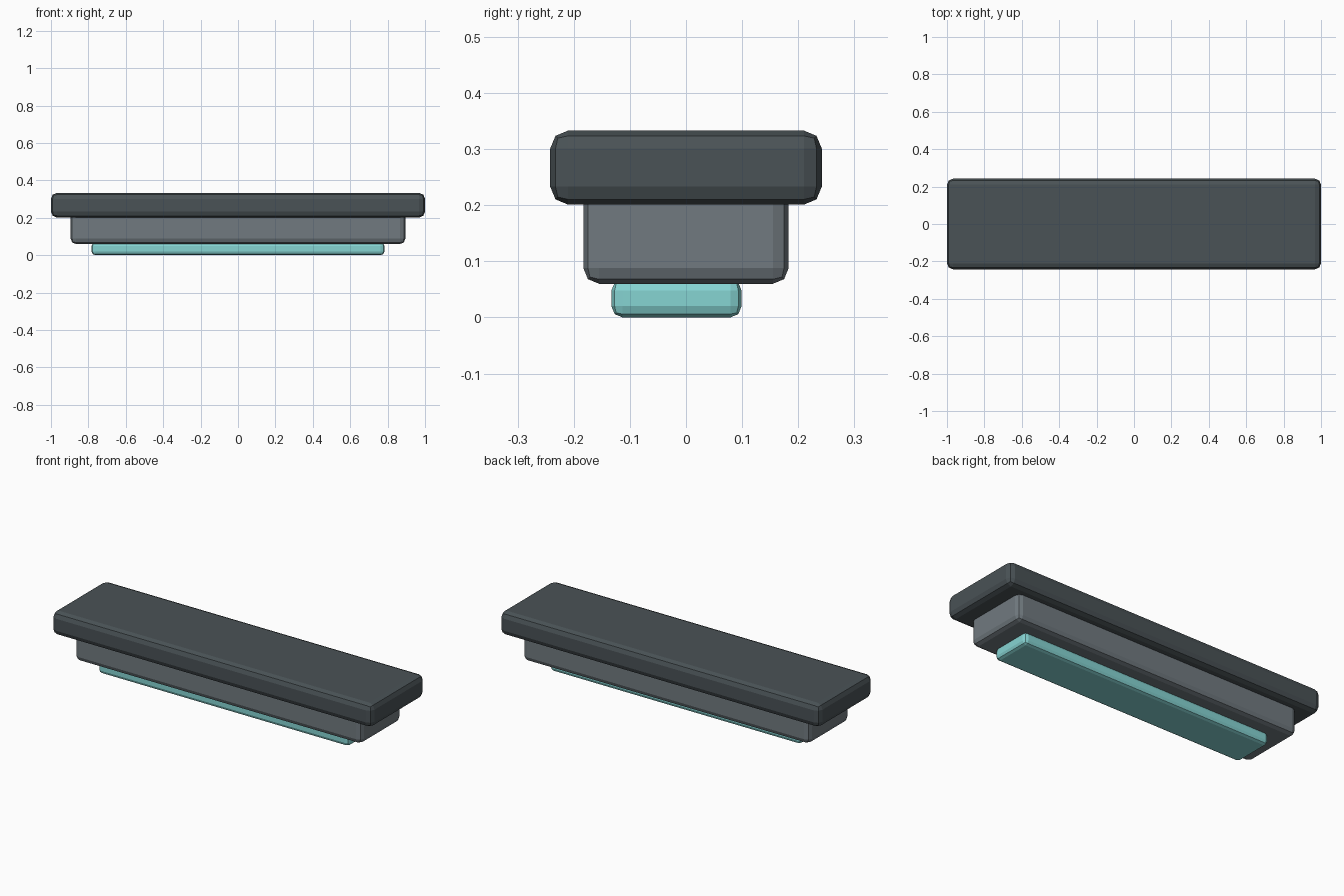
import bpy

if "Cube" in bpy.data.objects:
    bpy.data.objects.remove(bpy.data.objects["Cube"])


def material(name, color):
    m = bpy.data.materials.new(name)
    m.diffuse_color = (*color, 1)
    m.use_nodes = True
    m.node_tree.nodes["Principled BSDF"].inputs["Base Color"].default_value = m.diffuse_color
    return m


def bevelled_bar(name, x, y0, y1, z0, z1, bevel, mat):
    """Box centred on x with rounded edges of two segments."""
    bpy.ops.mesh.primitive_cube_add(size=1, location=(0, (y0 + y1) / 2, (z0 + z1) / 2))
    ob = bpy.context.object
    ob.name = name
    ob.scale = (2 * x, y1 - y0, z1 - z0)
    bpy.ops.object.transform_apply(location=False, rotation=False, scale=True)
    ob.data.materials.append(mat)
    mod = ob.modifiers.new("rounded_edges", 'BEVEL')
    mod.width = bevel
    mod.segments = 2
    mod.limit_method = 'ANGLE'
    bpy.ops.object.modifier_apply(modifier=mod.name)
    return ob


dark = material("dark_slate", (0.068, 0.085, 0.093))
grey = material("steel_grey", (0.165, 0.195, 0.215))
teal = material("pale_teal", (0.24, 0.66, 0.65))

# Wide cap on top
bevelled_bar("top_cap", 1.0, -0.242, 0.242, 0.201, 0.333, 0.032, dark)
# Housing, its upper edge sunk into the cap
bevelled_bar("housing", 0.895, -0.183, 0.183, 0.06, 0.235, 0.028, grey)
# Light strip underneath, set slightly forward
bevelled_bar("light_strip", 0.783, -0.133, 0.099, 0.0, 0.068, 0.02, teal)
